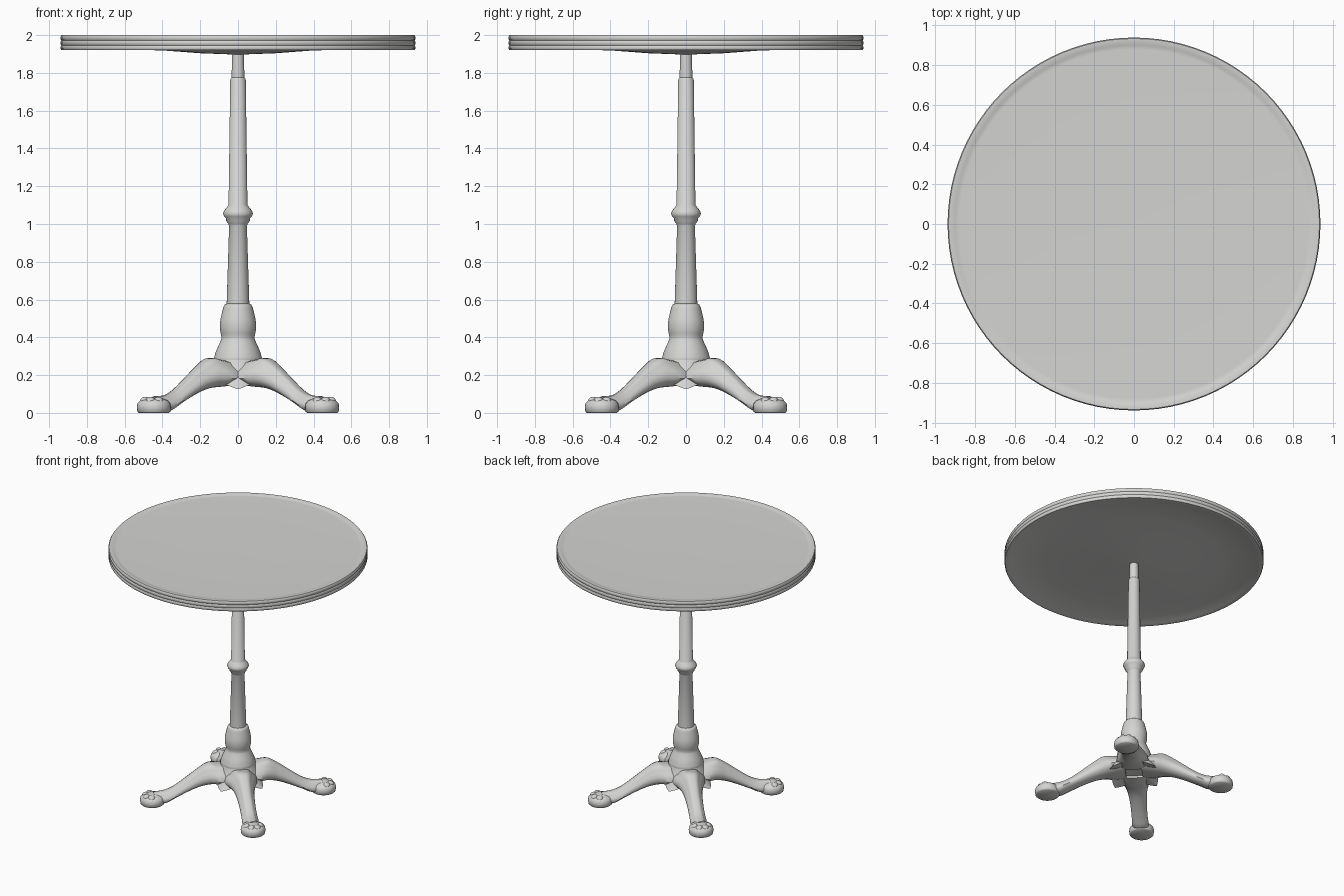
import bpy, bmesh, math
from mathutils import Vector, Matrix

cube = bpy.data.objects.get("Cube")
if cube:
    bpy.data.objects.remove(cube, do_unlink=True)

grey = bpy.data.materials.new("pale grey")
grey.use_nodes = True
colour = (0.66, 0.66, 0.65, 1)
grey.diffuse_color = colour
grey.node_tree.nodes["Principled BSDF"].inputs["Base Color"].default_value = colour


def finish(name, bm, angle=35):
    bmesh.ops.recalc_face_normals(bm, faces=bm.faces)
    mesh = bpy.data.meshes.new(name)
    bm.to_mesh(mesh)
    bm.free()
    mesh.materials.append(grey)
    obj = bpy.data.objects.new(name, mesh)
    bpy.context.collection.objects.link(obj)
    bpy.context.view_layer.objects.active = obj
    bpy.ops.object.select_all(action="DESELECT")
    obj.select_set(True)
    bpy.ops.object.shade_smooth_by_angle(angle=math.radians(angle))
    return obj


def loft(bm, rings):
    """Skin a list of closed rings of points and cap both ends."""
    rows = [[bm.verts.new(p) for p in ring] for ring in rings]
    n = len(rows[0])
    for a, b in zip(rows, rows[1:]):
        for i in range(n):
            j = (i + 1) % n
            bm.faces.new((a[i], a[j], b[j], b[i]))
    bm.faces.new(rows[0])
    bm.faces.new(rows[-1])


def circle(r, z, n, cx=0):
    return [Vector((cx + r * math.cos(t), r * math.sin(t), z))
            for t in (math.tau * i / n for i in range(n))]


def lathe(name, profile, n=48, angle=35):
    bm = bmesh.new()
    loft(bm, [circle(r, z, n) for r, z in profile])
    return finish(name, bm, angle)


def smooth_path(keys, steps):
    """Catmull-Rom through tuples of numbers."""
    keys = [Vector(k) for k in keys]
    out = []
    for i in range(len(keys) - 1):
        p0, p1 = keys[max(i - 1, 0)], keys[i]
        p2, p3 = keys[i + 1], keys[min(i + 2, len(keys) - 1)]
        for s in range(steps):
            t = s / steps
            out.append(0.5 * (2 * p1 + (p2 - p0) * t
                              + (2 * p0 - 5 * p1 + 4 * p2 - p3) * t * t
                              + (3 * p1 - p0 - 3 * p2 + p3) * t ** 3))
    return out + [keys[-1]]


# Round top: sagging underside, softly ribbed edge, rim around a shallow field
lathe("table_top", [(0.04, 1.898), (0.2, 1.904), (0.4, 1.919), (0.65, 1.924),
                    (0.895, 1.925), (0.905, 1.92), (0.934, 1.92), (0.939, 1.927),
                    (0.939, 1.94), (0.935, 1.946), (0.939, 1.952), (0.939, 1.966),
                    (0.935, 1.972), (0.939, 1.978), (0.939, 1.993), (0.934, 2.0),
                    (0.908, 2.0), (0.9, 1.996), (0.88, 1.995), (0.4, 1.993),
                    (0.04, 1.992)], 96, 50)

# Column: flared base, bulb, tapering shaft, collar, upper stem
bulb = smooth_path([(0.126, 0.295), (0.115, 0.33), (0.095, 0.375), (0.088, 0.4),
                    (0.095, 0.44), (0.095, 0.48), (0.085, 0.53), (0.074, 0.568),
                    (0.06, 0.578)], 4)
collar = [(0.047, 0.99), (0.052, 1.003), (0.062, 1.015), (0.064, 1.03), (0.074, 1.04),
          (0.079, 1.055), (0.074, 1.07), (0.056, 1.093), (0.05, 1.1)]
lathe("column", [(0.12, 0.25), (0.128, 0.283)] + [tuple(p) for p in bulb] + collar
      + [(0.041, 1.765), (0.037, 1.772), (0.034, 1.775), (0.031, 1.91)], 48, 40)

# Hub with a pointed apron flaring out between the legs
bm = bmesh.new()
count, rings = 96, []
for k in range(11):
    t = k / 10
    ring = []
    for i in range(count):
        a = math.tau * i / count
        off_axis = abs((a + math.pi / 4) % (math.pi / 2) - math.pi / 4)
        point = max(0, 1 - off_axis / math.radians(28))
        r = 0.125 + 0.045 * t + 0.045 * point * t ** 2
        ring.append((r * math.cos(a), r * math.sin(a), 0.285 - (0.125 + 0.035 * point) * t))
    rings.append(ring)
rings.append(circle(0.1, 0.165, count))
loft(bm, rings)
finish("hub_apron", bm, 50)

# Leg section: rounded underside, broad body, raised rib along the top
section = [(-0.4, 0), (0, -0.02), (0.4, 0), (0.8, 0.12), (1, 0.3), (0.95, 0.52),
           (0.78, 0.68), (0.62, 0.8), (0.5, 0.94), (0.25, 1), (-0.25, 1), (-0.5, 0.94),
           (-0.62, 0.8), (-0.78, 0.68), (-0.95, 0.52), (-1, 0.3), (-0.8, 0.12)]
# Each key: distance out, underside height, top height, half width
leg_keys = [(0.06, 0.15, 0.265, 0.12), (0.15, 0.14, 0.28, 0.115),
            (0.22, 0.135, 0.288, 0.09), (0.29, 0.118, 0.25, 0.07),
            (0.38, 0.082, 0.185, 0.06), (0.47, 0.04, 0.122, 0.058),
            (0.54, 0.008, 0.094, 0.06), (0.62, 0.006, 0.088, 0.05)]
stations = smooth_path(leg_keys, 4)

for index, name in enumerate(("back_left", "back_right", "front_right", "front_left")):
    turn = Matrix.Rotation(math.radians(45 + 90 * index), 4, "Z")

    bm = bmesh.new()
    loft(bm, [[(r, w * u, lo + (hi - lo) * v) for u, v in section]
              for r, lo, hi, w in stations])
    bm.transform(turn)
    finish(name + "_leg", bm, 50)

    # Rounded paw pad with low knuckles
    bm = bmesh.new()
    pad = [(0.08, 0), (0.087, 0.006), (0.09, 0.03), (0.087, 0.05), (0.075, 0.064),
           (0.045, 0.078), (0.015, 0.083)]
    loft(bm, [circle(r, z, 32, 0.63) for r, z in pad])
    for degrees in (-75, -25, 25, 75):
        a = math.radians(degrees)
        spot = Matrix.Translation((0.63 + 0.05 * math.cos(a), 0.05 * math.sin(a), 0.058))
        bmesh.ops.create_uvsphere(bm, u_segments=16, v_segments=10, radius=0.027, matrix=spot)
    bm.transform(turn)
    finish(name + "_foot", bm, 50)
